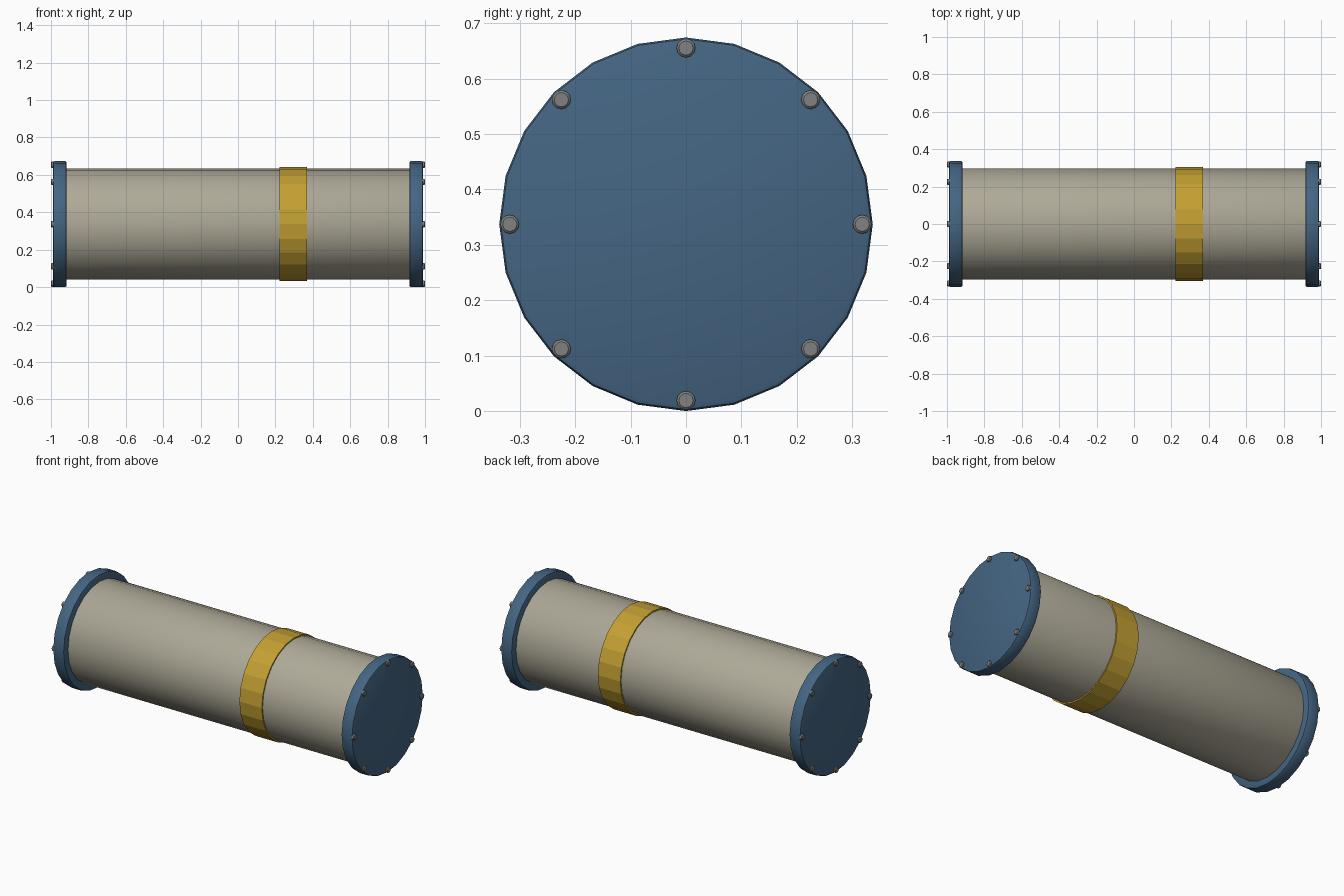
import bpy, math

if "Cube" in bpy.data.objects:
    bpy.data.objects.remove(bpy.data.objects["Cube"])

CZ = 0.337            # height of the canister axis
HALF = 0.99           # outer face of the end caps


def material(name, rgb):
    m = bpy.data.materials.new(name)
    m.diffuse_color = (*rgb, 1.0)
    m.use_nodes = True
    m.node_tree.nodes["Principled BSDF"].inputs["Base Color"].default_value = m.diffuse_color
    return m


TAN = material("warm grey shell", (0.42, 0.395, 0.31))
BLUE = material("steel blue", (0.058, 0.130, 0.225))
YELLOW = material("mustard yellow", (0.55, 0.35, 0.033))
GREY = material("bolt grey", (0.22, 0.22, 0.225))


def drum(name, x0, x1, radius, mat, y=0.0, z=CZ, sides=24, bevel=0.0, segments=2, smooth=True):
    """Cylinder lying along x from x0 to x1, with a vertex at the top."""
    bpy.ops.mesh.primitive_cylinder_add(
        vertices=sides, radius=radius, depth=x1 - x0,
        location=((x0 + x1) / 2, y, z), rotation=(0, math.pi / 2, 0))
    ob = bpy.context.object
    ob.name = name
    ob.data.materials.append(mat)
    bpy.ops.object.transform_apply(location=False, rotation=True, scale=True)
    if bevel:
        b = ob.modifiers.new("edge bevel", 'BEVEL')
        b.width = bevel
        b.segments = segments
        b.limit_method = 'ANGLE'
        b.angle_limit = math.radians(40)
        bpy.ops.object.modifier_apply(modifier=b.name)
    if smooth:
        bpy.ops.object.shade_smooth_by_angle(angle=math.radians(28))
    return ob


# Main shell, ending just inside the caps
drum("canister_body", -HALF + 0.004, HALF - 0.004, 0.296, TAN, bevel=0.008)

# Flat-sided marker band
drum("marker_band", 0.222, 0.37, 0.304, YELLOW, smooth=False)

# End caps with a ring of eight bolts each
for side, s in (("left", -1), ("right", 1)):
    a, b = sorted((s * 0.916, s * HALF))
    drum(f"{side}_end_cap", a, b, 0.337, BLUE, bevel=0.01)
    for i in range(8):
        t = i * math.pi / 4
        a, b = sorted((s * 0.974, s * 1.0))
        drum(f"{side}_cap_bolt_{i + 1}", a, b, 0.017, GREY,
             y=0.318 * math.sin(t), z=CZ + 0.318 * math.cos(t),
             sides=12, bevel=0.004, segments=1)
